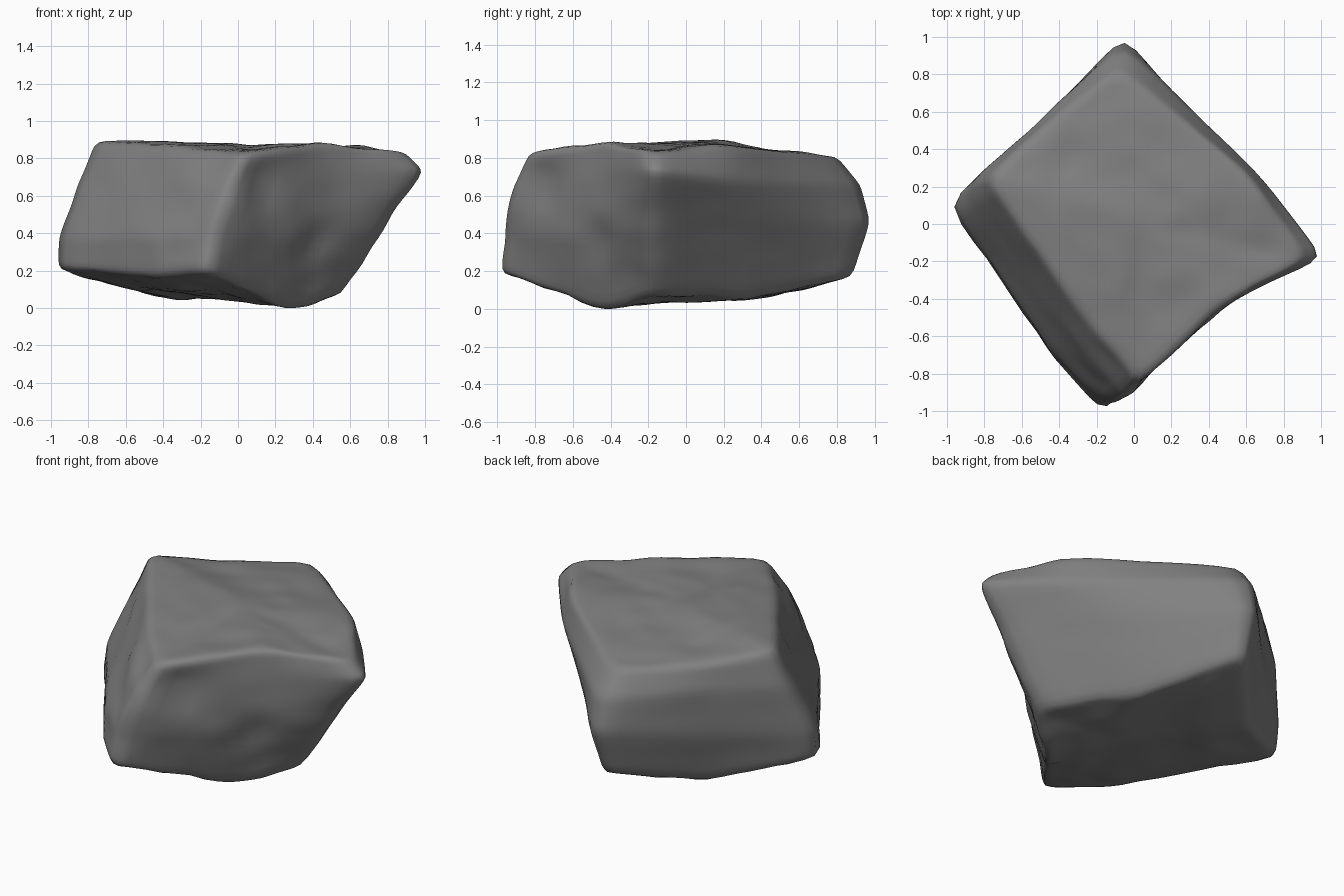
import bpy
import bmesh
from mathutils import Vector, noise

cube = bpy.data.objects.get("Cube")
if cube:
    bpy.data.objects.remove(cube, do_unlink=True)


def make_material(name, color):
    material = bpy.data.materials.new(name)
    material.use_nodes = True
    material.diffuse_color = color
    material.node_tree.nodes["Principled BSDF"].inputs["Base Color"].default_value = color
    return material


def inner_ring(ring, centre, amount):
    """Pull a ring of points towards a centre to support a cap."""
    return [Vector(point).lerp(centre, amount) for point in ring]


def bridge(bm, first, second):
    """Join two rings of vertices with quads."""
    count = len(first)
    for i in range(count):
        j = (i + 1) % count
        bm.faces.new((first[i], first[j], second[j], second[i]))


def close_cap(bm, ring, centre):
    """Close a ring with a fan around one vertex."""
    hub = bm.verts.new(centre)
    for i, vert in enumerate(ring):
        bm.faces.new((vert, ring[(i + 1) % len(ring)], hub))


def smooth(bm, factor):
    bmesh.ops.smooth_vert(bm, verts=bm.verts[:], factor=factor,
                          use_axis_x=True, use_axis_y=True, use_axis_z=True)


def dent(point, centre, radius, depth, direction):
    """Offset for a soft round hollow."""
    falloff = max(0.0, 1.0 - (point - Vector(centre)).length / radius)
    return Vector(direction) * depth * falloff * falloff * (3 - 2 * falloff)


# Outline rings from top to bottom: left, front, right and back corners,
# each followed by one point along the next side
top_rim = [(-.79, .24, .9), (-.24, -.52, .86), (.03, -.85, .83), (.48, -.43, .89),
           (.92, -.18, .84), (.6, .28, .87), (-.08, .83, .81), (-.5, .51, .83)]
shoulder = [(-.89, .21, .67), (-.33, -.6, .68), (-.05, -.95, .66), (.49, -.43, .7),
            (1.03, -.18, .74), (.67, .27, .68), (-.06, .97, .66), (-.53, .53, .68)]
waist = [(-.99, .12, .38), (-.45, -.67, .38), (-.13, -1, .4), (.38, -.51, .38),
         (.81, -.19, .42), (.43, .4, .42), (-.05, 1.02, .47), (-.53, .51, .4)]
foot = [(-1, .1, .22), (-.45, -.68, .17), (-.16, -1.01, .2), (.28, -.44, -.02),
        (.58, -.18, .07), (.25, .36, .06), (-.06, .92, .18), (-.47, .45, .06)]

top_centre = Vector((.05, 0, .88))
base_centre = Vector((-.05, -.05, .04))
rings = [inner_ring(top_rim, top_centre, .5), top_rim, shoulder, waist, foot]
underside = inner_ring(foot, base_centre, .4)
for point in underside:
    point.z = point.z * .7 + base_centre.z * .3
rings.append(underside)

# Rock body: lofted rings with capped ends
bm = bmesh.new()
loops = [[bm.verts.new(point) for point in ring] for ring in rings]
for upper, lower in zip(loops, loops[1:]):
    bridge(bm, upper, lower)
close_cap(bm, loops[0], top_centre)
close_cap(bm, loops[-1], base_centre)
bmesh.ops.recalc_face_normals(bm, faces=bm.faces)

# Dense grid with worn edges
bmesh.ops.subdivide_edges(bm, edges=bm.edges[:], cuts=7, use_grid_fill=True)
for step in range(3):
    smooth(bm, .5)
bm.normal_update()

# Weathered surface: shallow waves, fine chips and two hollows on the front
hollows = [((.12, -.76, .66), .2, .05), ((.42, -.47, .36), .2, .025)]
inward = (-.5, .85, 0)
offsets = []
for vert in bm.verts:
    p = vert.co.copy()
    broad = noise.noise(p * 2.6) * .012
    fine = noise.noise(p * 6.5 + Vector((4, 7, 1))) * .013
    facing_back = vert.normal.y > .3
    roughness = .3 if facing_back else 1.0
    offset = vert.normal * (broad + fine) * roughness
    for centre, radius, depth in hollows:
        offset += dent(p, centre, radius, depth, inward)
    offsets.append(offset)
for vert, offset in zip(bm.verts, offsets):
    vert.co += offset
smooth(bm, .3)

# Rest on the ground
lowest = min(vert.co.z for vert in bm.verts)
bmesh.ops.translate(bm, verts=bm.verts[:], vec=(0, 0, -lowest))

mesh = bpy.data.meshes.new("rock")
bm.to_mesh(mesh)
bm.free()
rock = bpy.data.objects.new("rock", mesh)
bpy.context.collection.objects.link(rock)
mesh.materials.append(make_material("stone grey", (.22, .22, .22, 1)))

bpy.ops.object.select_all(action="DESELECT")
rock.select_set(True)
bpy.context.view_layer.objects.active = rock
bpy.ops.object.shade_smooth_by_angle(angle=1.1)
